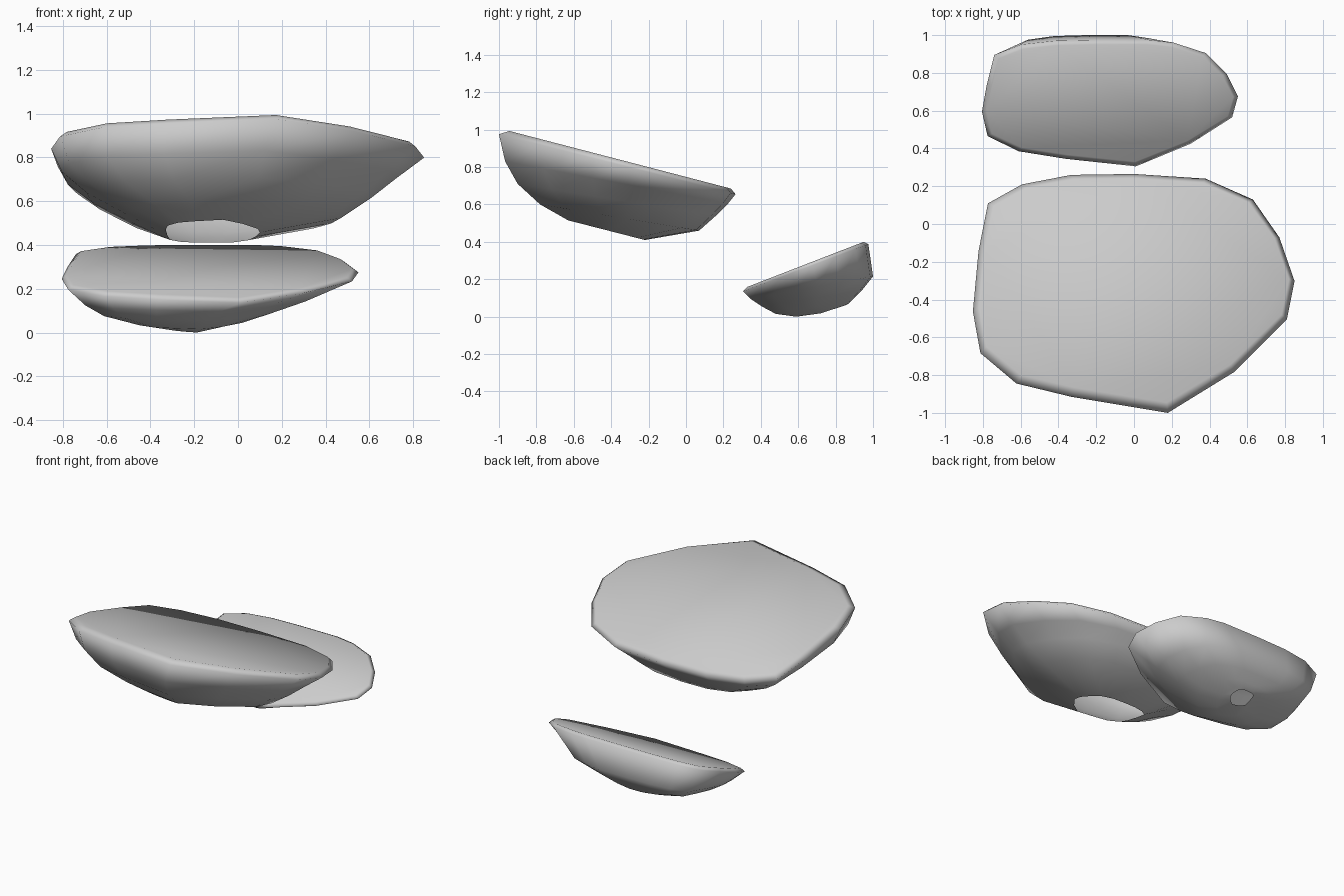
import bpy, bmesh


def fit(outline, ring):
    """Stretch the outline into a box; height runs from z0 (front) to z1 (back)."""
    x0, x1, y0, y1, z0, z1 = ring
    xs = [p[0] for p in outline]
    ys = [p[1] for p in outline]
    pts = []
    for x, y in outline:
        u = (x - min(xs)) / (max(xs) - min(xs))
        v = (y - min(ys)) / (max(ys) - min(ys))
        pts.append((x0 + u * (x1 - x0), y0 + v * (y1 - y0), z0 + v * (z1 - z0)))
    return pts


def slab(name, outline, rings):
    bm = bmesh.new()
    loops = [[bm.verts.new(p) for p in fit(outline, r)] for r in rings]
    n = len(outline)
    # tilted flat top
    bm.faces.new(loops[0])
    # rounded underside, left open at the small base ring
    for a, b in zip(loops, loops[1:]):
        for i in range(n):
            j = (i + 1) % n
            bm.faces.new((a[j], a[i], b[i], b[j]))
    for f in bm.faces:
        f.smooth = True
    me = bpy.data.meshes.new(name)
    bm.to_mesh(me)
    bm.free()
    ob = bpy.data.objects.new(name, me)
    bpy.context.collection.objects.link(ob)
    return ob


# upper, larger rock (outline counter-clockwise seen from above)
large = [(.18, -.995), (.53, -.78), (.81, -.5), (.85, -.3), (.77, -.07), (.63, .13),
         (.38, .24), (0, .265), (-.33, .26), (-.59, .21), (-.77, .11), (-.82, -.14),
         (-.85, -.46), (-.81, -.68), (-.62, -.84), (-.33, -.91)]
slab("large_rock_slab", large, [
    (-.82, .82, -.945, .24, .993, .685),
    (-.853, .85, -1.0, .265, .975, .655),
    (-.805, .725, -.967, .225, .83, .605),
    (-.69, .61, -.9, .16, .71, .54),
    (-.51, .47, -.78, .07, .60, .46),
    (-.33, .10, -.63, -.22, .515, .41)])

# lower, smaller rock
small = [(.01, .31), (.3, .43), (.52, .57), (.55, .68), (.49, .8), (.38, .91),
         (.21, .965), (.08, .98), (-.2, .98), (-.42, .975), (-.6, .955), (-.74, .9),
         (-.78, .74), (-.805, .6), (-.775, .47), (-.61, .39), (-.36, .35)]
slab("small_rock_slab", small, [
    (-.78, .525, .33, .95, .16, .40),
    (-.805, .55, .305, .975, .135, .388),
    (-.72, .33, .345, 1.0, .095, .215),
    (-.63, .17, .405, .94, .055, .14),
    (-.46, .03, .48, .89, .015, .09),
    (-.32, -.10, .59, .87, .0, .07),
    (-.28, -.14, .72, .85, .018, .06)])
